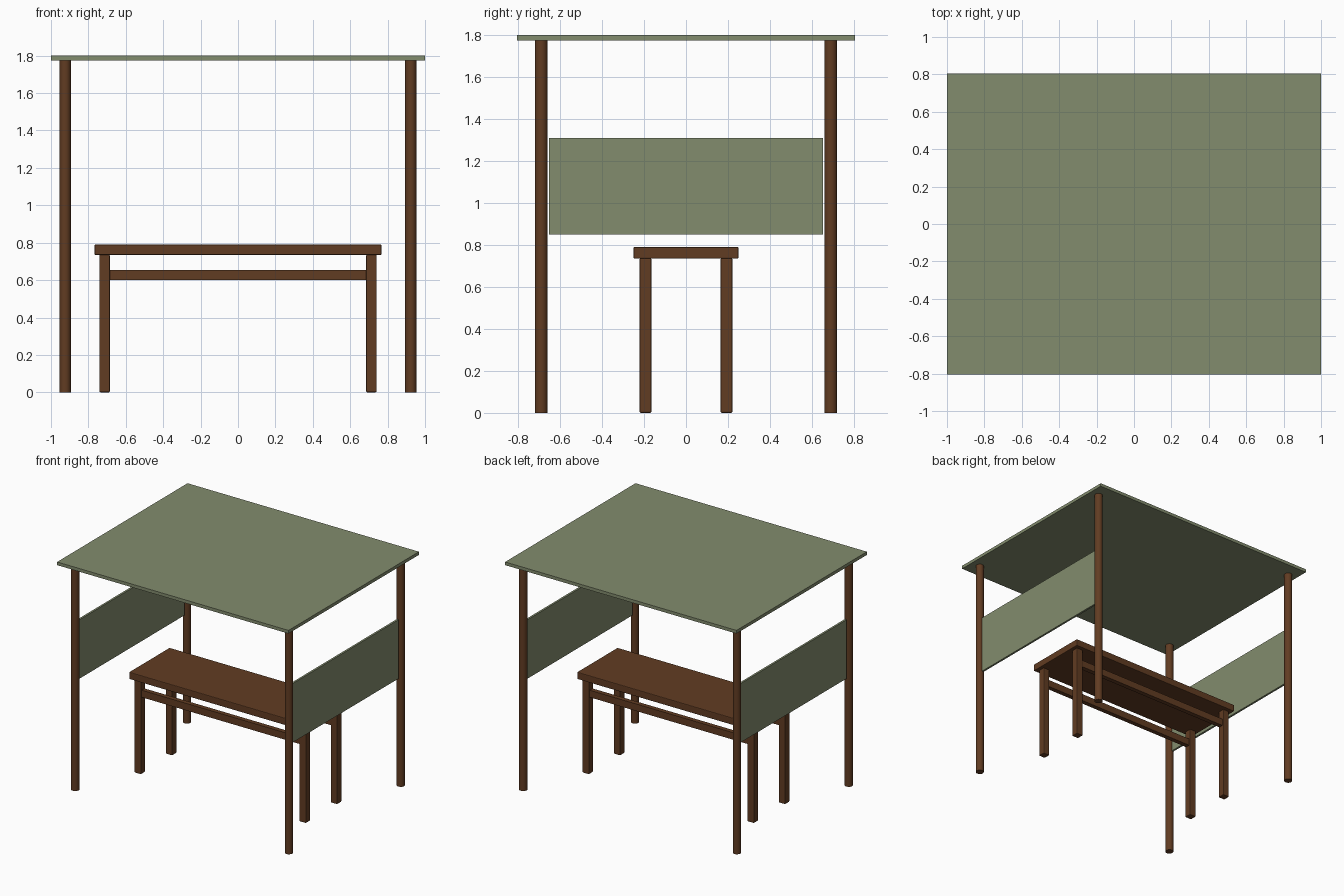
import bpy, math

if "Cube" in bpy.data.objects:
    bpy.data.objects.remove(bpy.data.objects["Cube"])


def material(name, rgb):
    m = bpy.data.materials.new(name)
    m.diffuse_color = (*rgb, 1)
    m.use_nodes = True
    m.node_tree.nodes["Principled BSDF"].inputs["Base Color"].default_value = m.diffuse_color
    return m


BROWN = material("brown wood", (0.120, 0.045, 0.016))
GREEN = material("sage green canvas", (0.225, 0.262, 0.155))


def box(name, lo, hi, mat, bevel=0.0):
    centre = [(a + b) / 2 for a, b in zip(lo, hi)]
    bpy.ops.mesh.primitive_cube_add(size=1, location=centre)
    ob = bpy.context.object
    ob.name = name
    ob.scale = [b - a for a, b in zip(lo, hi)]
    bpy.ops.object.transform_apply(location=False, rotation=False, scale=True)
    ob.data.materials.append(mat)
    if bevel:
        mod = ob.modifiers.new("soft edges", "BEVEL")
        mod.width = bevel
        mod.segments = 2
    return ob


def post(name, x, y, radius, height):
    bpy.ops.mesh.primitive_cylinder_add(vertices=20, radius=radius, depth=height,
                                        location=(x, y, height / 2))
    ob = bpy.context.object
    ob.name = name
    ob.data.materials.append(BROWN)
    bpy.ops.object.shade_smooth_by_angle(angle=math.radians(35))


# Flat canopy
box("roof", (-1, -0.805, 1.775), (1, 0.805, 1.80), GREEN)

# Table top
box("table_top", (-0.767, -0.25, 0.735), (0.767, 0.25, 0.79), BROWN, 0.005)

for sx, side in ((-1, "left"), (1, "right")):
    # Hanging side panels between the posts
    x = sx * 0.925
    box(side + "_panel", (x - 0.008, -0.652, 0.85), (x + 0.008, 0.652, 1.31), GREEN)
    for sy, end in ((-1, "front"), (1, "back")):
        # Round canopy posts
        post(f"{end}_{side}_post", sx * 0.924, sy * 0.69, 0.03, 1.776)
        # Square table legs
        lx, ly, h = sx * 0.713, sy * 0.193, 0.028
        box(f"{end}_{side}_leg", (lx - h, ly - h, 0), (lx + h, ly + h, 0.737), BROWN, 0.006)

# Long rails joining the legs
for sy, end in ((-1, "front"), (1, "back")):
    y = sy * 0.193
    box(end + "_rail", (-0.69, y - 0.018, 0.60), (0.69, y + 0.018, 0.655), BROWN)
